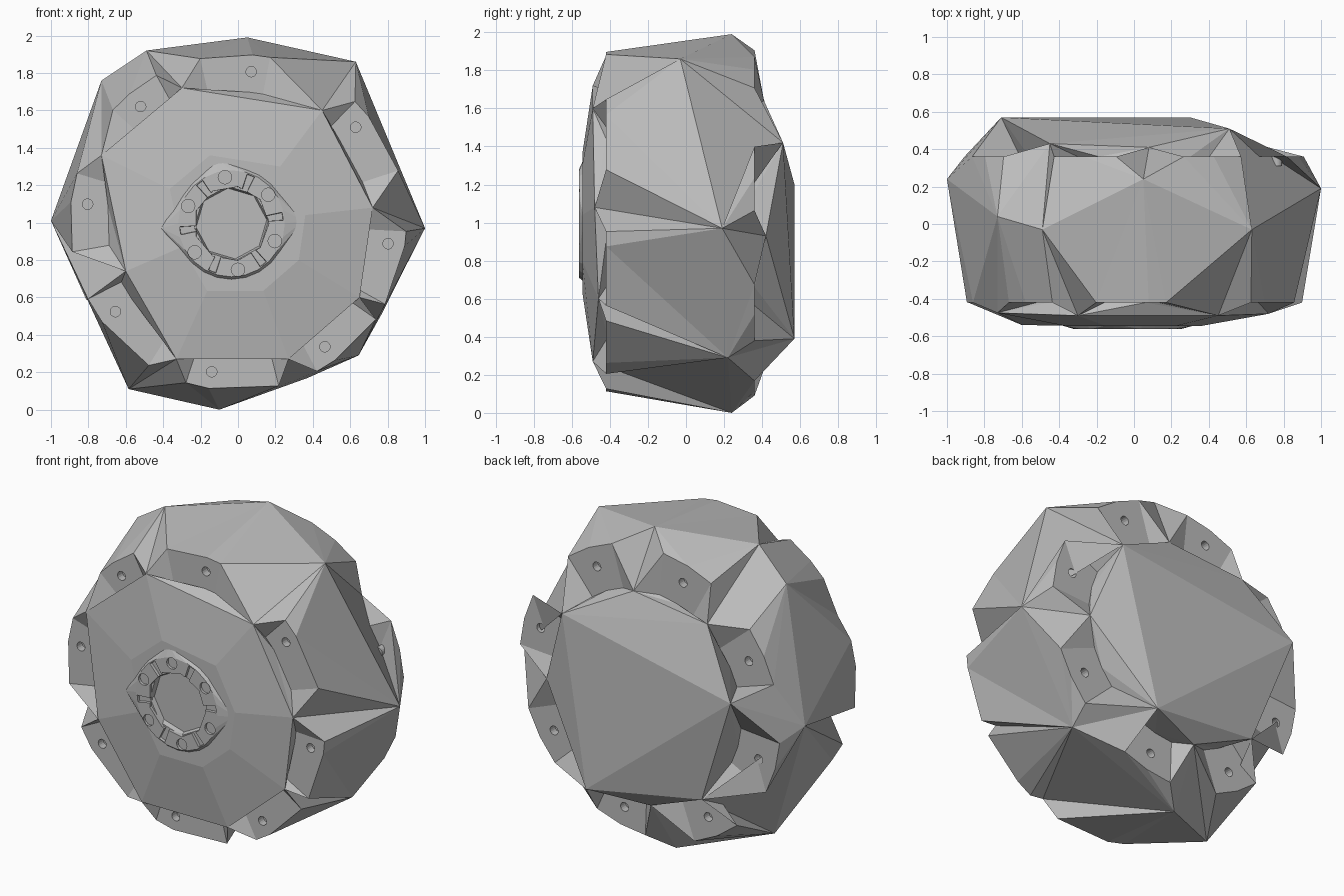
import bpy, bmesh
from math import sin, cos, radians, degrees, atan2
from mathutils import Vector

cube = bpy.data.objects.get("Cube")
if cube:
    bpy.data.objects.remove(cube, do_unlink=True)

grey = bpy.data.materials.new("mid grey")
grey.use_nodes = True
grey.diffuse_color = (0.5, 0.5, 0.5, 1)
grey.node_tree.nodes["Principled BSDF"].inputs["Base Color"].default_value = (0.5, 0.5, 0.5, 1)


def polar(r, deg, y, cx=0.0, cz=1.0):
    return Vector((cx + r * cos(radians(deg)), y, cz + r * sin(radians(deg))))


def make_object(name, bm):
    bmesh.ops.recalc_face_normals(bm, faces=bm.faces[:])
    if bm.calc_volume(signed=True) < 0:
        bmesh.ops.reverse_faces(bm, faces=bm.faces[:])
    mesh = bpy.data.meshes.new(name)
    bm.to_mesh(mesh)
    bm.free()
    mesh.materials.append(grey)
    ob = bpy.data.objects.new(name, mesh)
    bpy.context.collection.objects.link(ob)
    return ob


def hull(name, points):
    bm = bmesh.new()
    for p in points:
        bm.verts.new(p)
    res = bmesh.ops.convex_hull(bm, input=bm.verts[:])
    loose = {g for g in res["geom_interior"] + res["geom_unused"]
             if isinstance(g, bmesh.types.BMVert) and g.is_valid}
    bmesh.ops.delete(bm, geom=list(loose), context="VERTS")
    return make_object(name, bm)


def bridge(bm, a, b):
    for i in range(len(a)):
        j = (i + 1) % len(a)
        bm.faces.new((a[i], a[j], b[j], b[i]))


def add_prism(bm, loop_a, loop_b):
    """Closed solid between two matching loops of points."""
    a = [bm.verts.new(p) for p in loop_a]
    b = [bm.verts.new(p) for p in loop_b]
    bm.faces.new(a[::-1])
    bm.faces.new(b)
    bridge(bm, a, b)


def wedge(deg, half, r_in, r_out, y, cx, cz):
    ends = [polar(r_in, deg + half * t, y, cx, cz) for t in (-1, 1)]
    return ends + [polar(r_out, deg + half * t, y, cx, cz) for t in (1, 0, -1)]


def circle(centre, r, y, sides, turn=0):
    return [polar(r, turn + 360 * i / sides, y, centre.x, centre.z) for i in range(sides)]


def cut(ob, bm):
    cutter = make_object("cutter", bm)
    cutter.hide_render = True
    mod = ob.modifiers.new("cut", "BOOLEAN")
    mod.operation, mod.solver, mod.object = "DIFFERENCE", "EXACT", cutter
    graph = bpy.context.evaluated_depsgraph_get()
    mesh = bpy.data.meshes.new_from_object(ob.evaluated_get(graph))
    ob.modifiers.clear()
    ob.data = mesh
    bpy.data.objects.remove(cutter, do_unlink=True)


def angle_gap(v, w):
    a = atan2(v.co.z - 1, v.co.x) - atan2(w.co.z - 1, w.co.x)
    return abs((degrees(a) + 180) % 360 - 180)


def add_pad(bm, angles, y, depth, r_in, r_bolt, r_out):
    """Flat flange pad with a bolt hole sunk at its middle angle."""
    inner = [bm.verts.new(polar(r_in, d, y)) for d in angles]
    outer = [bm.verts.new(polar(r_out, d, y)) for d in angles]
    c = polar(r_bolt, angles[1], y)
    ring = [bm.verts.new(p) for p in circle(c, .028, y, 16, angles[1])]
    floor = [bm.verts.new(p) for p in circle(c, .028, y + depth, 16, angles[1])]
    bm.faces.new([inner[1], inner[2], outer[2], outer[1]] + ring[:9])
    bm.faces.new([inner[1]] + ring[8:] + [ring[0], outer[1], outer[0], inner[0]])
    bridge(bm, ring, floor)
    bm.faces.new(floor)
    return inner, outer


def add_side(bm, rim_points, pads, peaks, *pad_shape):
    """Flange pads between ribs on one side, joined to the ring of peaks."""
    rim = [bm.verts.new(p) for p in rim_points]
    loop = []
    for i, angles in enumerate(pads):
        a, b = rim[i], rim[(i + 1) % len(rim)]
        inner, outer = add_pad(bm, angles, *pad_shape)
        for tri in ((a, b, inner[1]), (a, inner[0], inner[1]), (inner[1], inner[2], b),
                    (a, inner[0], outer[0]), (b, inner[2], outer[2])):
            bm.faces.new(tri)
        loop += [a] + outer
    near = [min(range(len(peaks)), key=lambda k: angle_gap(v, peaks[k])) for v in loop]
    for i, v in enumerate(loop):
        j = (i + 1) % len(loop)
        k = near[i]
        bm.faces.new((v, loop[j], peaks[k]))
        while k != near[j]:
            n = (k + 1) % len(peaks)
            bm.faces.new((loop[j], peaks[k], peaks[n]))
            k = n
    return rim


# Start, bolt and end angle of each flange pad
front_pads = [(18, 39, 46), (79, 85, 103), (119, 130, 138), (163, 173, 190),
              (207, 216, 238), (252, 260, 284), (298, 305, 325), (331, 352, 357)]
back_pads = [(a - 11, a, a + 11) for a in (62, 107, 151, 196, 239, 283, 328, 15)]

# Faceted body: ring of outer peaks, then the ribs of each side, anticlockwise
bm = bmesh.new()
peaks = [bm.verts.new(p) for p in (
    (1, .19, .97), (.63, -.03, 1.86), (.05, .24, 1.99), (-.49, -.03, 1.92),
    (-.73, .04, 1.76), (-1, .24, 1.01), (-.585, -.05, .11), (-.1, .24, 0),
    (.645, .22, .29))]
front_rim = [(.72, -.48, 1.08), (.45, -.49, 1.6), (-.3, -.49, 1.72), (-.73, -.475, 1.36),
             (-.6, -.54, .74), (-.33, -.49, .27), (.27, -.49, .27), (.65, -.46, .6)]
back_rim = [(.51, .51, 1.42), (.08, .41, 1.64), (-.45, .43, 1.58), (-.71, .57, 1.2),
            (-.46, .5, .5), (-.07, .45, .34), (.3, .57, .39), (.68, .42, .93)]
front = add_side(bm, front_rim, front_pads, peaks, -.42, .05, .7, .81, .9)
back = add_side(bm, back_rim, back_pads, peaks, .36, -.05, .64, .79, .91)

# Front face rising to a flat middle with a round recess, and the folded back face
HX, HZ = -.035, .995
centre = Vector((HX, 0, HZ))
middle = [bm.verts.new((v.co.x * .5, -.545, 1 + (v.co.z - 1) * .5)) for v in front]
recess = [[bm.verts.new(p) for p in circle(centre, r, y, 8, 6)]
          for r, y in ((.2, -.545), (.19, -.515))]
bridge(bm, front, middle)
bridge(bm, middle, recess[0])
bridge(bm, *recess)
bm.faces.new(recess[1])
for face in ((0, 3, 6), (0, 1, 2), (0, 2, 3), (3, 4, 6), (4, 5, 6), (6, 7, 0)):
    bm.faces.new([back[i] for i in face])
make_object("body", bm)

# Hub ring with pointed skirt
ring_points = circle(centre, .285, -.562, 24) + circle(centre, .31, -.53, 24)
ring_points += [(-.11, -.535, 1.34), (.35, -.535, 1.01), (-.41, -.535, .97)]
hub = hull("hub_ring", ring_points)
bore = bmesh.new()
add_prism(bore, circle(centre, .205, -.7, 9), circle(centre, .195, -.4, 9))
cut(hub, bore)

# Notches and bolt holes in the hub ring
hub_angles = [38 + 60 * i for i in range(6)]
notches = bmesh.new()
for a in hub_angles:
    add_prism(notches, wedge(a + 30, 4, .15, .275, -.54, HX, HZ),
              wedge(a + 30, 8, .15, .29, -.7, HX, HZ))
cut(hub, notches)
hub_holes = bmesh.new()
for a in hub_angles:
    c = polar(.25, a, 0, HX, HZ)
    add_prism(hub_holes, circle(c, .036, -.7, 16), circle(c, .036, -.54, 16))
cut(hub, hub_holes)
